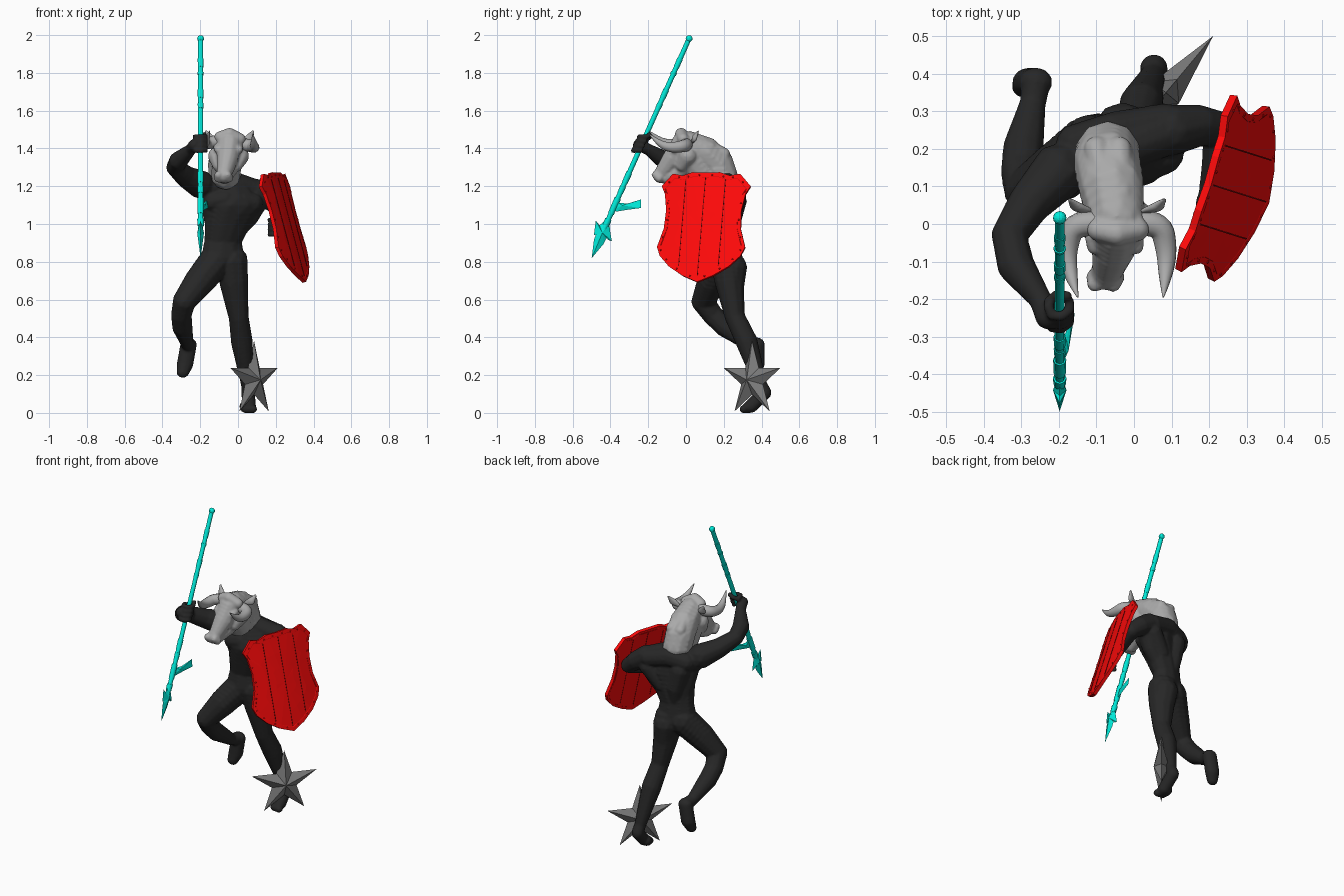
import bpy, bmesh, math
from mathutils import Vector, Matrix

V = Vector


def material(name, rgb):
    m = bpy.data.materials.new(name)
    m.diffuse_color = (*rgb, 1)
    return m


BLACK = material("dark_skin", (0.02, 0.02, 0.02))
RED = material("red_paint", (1.0, 0.003, 0.003))
TEAL = material("teal_metal", (0.0, 0.85, 0.72))
STEEL = material("dark_steel", (0.2, 0.2, 0.2))
GREY = material("grey_hide", (0.4, 0.4, 0.4))


def finish(name, bm, mat=None):
    bmesh.ops.recalc_face_normals(bm, faces=bm.faces)
    me = bpy.data.meshes.new(name)
    bm.to_mesh(me)
    bm.free()
    ob = bpy.data.objects.new(name, me)
    bpy.context.collection.objects.link(ob)
    if mat:
        me.materials.append(mat)
    return ob


def stroke(bm, pts, stretch=1.0, axis=(1, 0, 0)):
    """Chain of overlapping balls along (x, y, z, radius) points."""
    for a, b in zip(pts, pts[1:]):
        p, q = V(a[:3]), V(b[:3])
        n = max(2, int((q - p).length / (0.3 * min(a[3], b[3]))))
        for i in range(n + 1):
            t = i / n
            m = Matrix.Translation(p.lerp(q, t)) @ Matrix.Scale(stretch, 4, V(axis).normalized())
            bmesh.ops.create_icosphere(bm, subdivisions=2, radius=a[3] + (b[3] - a[3]) * t, matrix=m)


def sculpt(name, bm, voxel, smooth, mat=None):
    """Fuse the balls into one smooth skin."""
    ob = finish(name, bm, mat)
    r = ob.modifiers.new("fuse", 'REMESH')
    r.mode, r.voxel_size, r.use_smooth_shade = 'VOXEL', voxel, True
    s = ob.modifiers.new("smooth", 'SMOOTH')
    s.factor, s.iterations = 0.5, smooth
    return ob


def tube(name, pts, mat=None, sides=2):
    """Round tapered tube along (x, y, z, radius) points."""
    cu = bpy.data.curves.new(name, 'CURVE')
    cu.dimensions, cu.bevel_depth, cu.bevel_resolution = '3D', 1.0, sides
    cu.use_fill_caps = True
    sp = cu.splines.new('NURBS' if len(pts) > 2 else 'POLY')
    sp.points.add(len(pts) - 1)
    for p, c in zip(sp.points, pts):
        p.co, p.radius = (*c[:3], 1), c[3]
    if len(pts) > 2:
        sp.use_endpoint_u, sp.order_u, sp.resolution_u = True, 3, 6
    ob = bpy.data.objects.new(name, cu)
    bpy.context.collection.objects.link(ob)
    if mat:
        cu.materials.append(mat)
    return ob


# Spear frame
TOP = V((-0.198, 0.018, 1.985))
TIP = V((-0.198, -0.5, 0.825))
S = (TIP - TOP).normalized()
W = V((0, -S.z, S.y))

# Body: torso, arms and legs
bm = bmesh.new()
side = (0.94, 0.3, 0)
stroke(bm, [(-.08, .205, .82, .082), (-.08, .205, .91, .07), (-.05, .195, 1.02, .088),
            (-.022, .188, 1.1, .102), (-.035, .198, 1.175, .08)], 1.5, side)
stroke(bm, [(-.17, .16, 1.18, .066), (-.03, .2, 1.22, .062), (.1, .25, 1.17, .066)])
stroke(bm, [(-.15, .21, 1.185, .06), (-.05, .24, 1.205, .062), (.08, .265, 1.175, .058)])  # upper back
stroke(bm, [(-.145, .165, 1.15, .063), (-.13, .18, 1.06, .06), (-.115, .205, .94, .048)])   # flanks
stroke(bm, [(.1, .24, 1.12, .06), (.06, .225, 1.04, .052), (-.035, .215, .93, .045)])
stroke(bm, [(-.13, .145, 1.12, .06), (-.07, .145, 1.13, .06)])                          # chest
stroke(bm, [(.075, .19, 1.11, .06), (.02, .165, 1.12, .06)])
stroke(bm, [(-.12, .23, 1.13, .063), (-.095, .24, 1.02, .056), (-.085, .225, .93, .048)])  # back
stroke(bm, [(.08, .265, 1.12, .058), (.0, .245, 1.02, .05)])
stroke(bm, [(-.2, .14, 1.21, .076), (-.275, .06, 1.25, .06), (-.333, -.03, 1.3, .048),
            (-.315, -.11, 1.335, .051), (-.25, -.2, 1.395, .031), (-.23, -.248, 1.418, .034)])
stroke(bm, [(.1, .25, 1.17, .07), (.17, .262, 1.13, .058), (.23, .255, 1.08, .047),
            (.222, .16, 1.04, .043), (.2, .08, 1.005, .029), (.195, .05, .995, .033)])
stroke(bm, [(-.035, .218, .8, .09), (-.022, .228, .7, .08), (.003, .258, .51, .055),
            (.02, .32, .38, .06), (.05, .395, .15, .035), (.053, .415, .11, .038)])
stroke(bm, [(-.03, .245, .77, .08), (-.018, .242, .66, .066)])
stroke(bm, [(.053, .415, .105, .038), (.06, .345, .036, .037), (.066, .312, .022, .024)])
stroke(bm, [(.04, .345, .034, .034), (.04, .31, .02, .022), (.08, .305, .02, .022)])
stroke(bm, [(-.12, .2, .8, .09), (-.2, .14, .7, .083), (-.285, .09, .59, .063),
            (-.3, .14, .52, .057), (-.295, .2, .46, .056), (-.27, .32, .37, .036),
            (-.262, .375, .36, .04)])
stroke(bm, [(-.262, .378, .36, .04), (-.28, .378, .26, .04), (-.292, .365, .215, .03)], 1.15)
# fist round the spear, and fingers behind the shield
for i in range(4):
    c = TOP + S * (0.572 + 0.027 * i)
    stroke(bm, [(*(c + V(o)), .0135) for o in
                ((-.03, -.005, 0), (-.022, -.028, 0), (.004, -.032, 0), (.026, -.015, 0), (.026, .008, 0))])
    z = 1.035 - 0.027 * i
    stroke(bm, [(.2, .045, z, .0135), (.205, .01, z - .005, .0125), (.185, .0, z - .01, .012), (.165, .025, z - .012, .0115)])
c = TOP + S * 0.575
stroke(bm, [(*(c + V(o)), .014) for o in ((-.03, .01, -.01), (-.005, .03, .005), (.02, .025, .015))])
sculpt("body", bm, 0.007, 3, BLACK)

# Bull head with neck
bm = bmesh.new()
stroke(bm, [(-.07, .185, 1.26, .09), (-.072, .165, 1.315, .092), (-.06, .1, 1.375, .09), (-.048, .02, 1.415, .078)])
stroke(bm, [(-.065, .1, 1.26, .08), (-.055, .03, 1.35, .088), (-.06, -.03, 1.28, .05), (-.07, -.105, 1.245, .036)])
stroke(bm, [(-.046, -.01, 1.42, .072), (-.055, -.065, 1.35, .06), (-.068, -.115, 1.285, .045), (-.076, -.135, 1.257, .042)])
stroke(bm, [(-.095, -.015, 1.46, .032), (-.045, -.025, 1.475, .035), (.01, -.015, 1.45, .032)])
for s in (-1, 1):
    stroke(bm, [(-.05 + s * .055, -.06, 1.395, .022), (-.052 + s * .06, -.035, 1.405, .02)])   # brows
    stroke(bm, [(-.05 + s * .06, .01, 1.36, .05), (-.055 + s * .045, -.02, 1.31, .035)])       # cheeks
    stroke(bm, [(-.08 + s * .024, -.16, 1.26, .022), (-.076 + s * .027, -.142, 1.243, .025)])  # nostrils
    stroke(bm, [(-.05 + s * .02, .08, 1.445, .025), (-.07 + s * .03, .2, 1.37, .035)])
sculpt("bull_head", bm, 0.007, 3, GREY)

# Horns and ears
for s, nm in ((-1, "left"), (1, "right")):
    dz = -s * .008
    tube(nm + "_horn", [(-.042 + s * .04, 0, 1.43 + dz, .034), (-.045 + s * .115, .01, 1.425 + dz, .034),
                        (-.047 + s * .135, -.07, 1.41 + dz, .029), (-.042 + s * .126, -.14, 1.43 + dz, .019),
                        (-.036 + s * .114, -.195, 1.485 + dz, .002)], GREY, 4).data.splines[0].use_smooth = True
    bm = bmesh.new()
    stroke(bm, [(-.045 + s * .07, .035, 1.435, .012), (-.045 + s * .105, .045, 1.455, .024),
                (-.045 + s * .125, .065, 1.49, .008)], 0.55, (-s * .3, 1, -.2))
    sculpt(nm + "_ear", bm, 0.005, 2, GREY)

# Spear shaft, ball end and collars


def on_spear(d, r):
    return (*(TOP + S * d), r)


tube("spear_shaft", [on_spear(0, .013), on_spear(1.12, .0135)], TEAL)
for i, (d, h, r) in enumerate(((.12, .05, .0155), (.2, .015, .017), (.3, .05, .016),
                               (.38, .03, .0155), (.78, .06, .0165), (.86, .04, .016), (.93, .09, .0175), (1.05, .04, .018))):
    tube(f"spear_collar_{i}", [on_spear(d, r), on_spear(d + h, r * .93)], TEAL)
bm = bmesh.new()
bmesh.ops.create_uvsphere(bm, u_segments=12, v_segments=8, radius=.018, matrix=Matrix.Translation(TOP + S * .004))
finish("spear_ball", bm, TEAL)


def blade(name, outline, centre, half, tilt=0.0):
    """Flat blade, ridged in the middle; outline is (along, across)."""
    bm = bmesh.new()
    wide = W + V((tilt, 0, 0))
    norm = S.cross(wide).normalized()
    ring = [bm.verts.new(TOP + S * a + wide * w) for a, w in outline]
    mid = TOP + S * centre[0] + wide * centre[1]
    for sg in (-1, 1):
        apex = bm.verts.new(mid + norm * half * sg)
        for i in range(len(ring)):
            bm.faces.new((ring[i], ring[(i + 1) % len(ring)], apex))
    finish(name, bm, TEAL)


edge = [(1.06, .013), (1.08, .02), (1.1, .03), (1.15, .064), (1.152, .045), (1.142, .032), (1.18, .03)]
blade("spear_blade", edge + [(1.276, .003)] + [(1.18, -.026), (1.145, -.028), (1.16, -.036), (1.085, -.058),
      (1.1, -.03), (1.08, -.02), (1.06, -.013)], (1.13, 0), .018)
blade("spear_hook", [(.945, 0), (.95, .015), (.933, .06), (.885, .115), (.905, .122), (.926, .134),
                     (.962, .075), (.995, .025), (1.0, 0)], (.955, .04), .012, .3)

# Shield frame: bent plate
C = V((.27, .085, .977))
U = V((.3, .95, 0)).normalized()
UP = V((-.155, .03, .56))
UP = (UP - U * UP.dot(U)).normalized()
N = U.cross(UP)


def on_shield(u, v, lift=0.0):
    return C + U * u + UP * v + N * (.004 - .4 * u * u + lift)


half = [(.0, .302), (.075, .305), (.13, .288), (.185, .3), (.245, .235), (.222, .19), (.207, .1), (.212, 0),
        (.243, -.1), (.222, -.15), (.165, -.21), (.085, -.262), (0, -.298)]
outline = half + [(-u, v) for u, v in half[-2:0:-1]]
bm = bmesh.new()
rings = [[bm.verts.new(on_shield(u * f, v * f, l)) for u, v in outline]
         for f, l in ((1, .001), (.93, .001), (.925, 0), (.6, 0), (.3, 0))]
n = len(outline)
for r0, r1 in zip(rings, rings[1:]):
    for i in range(n):
        bm.faces.new((r0[i], r0[(i + 1) % n], r1[(i + 1) % n], r1[i]))
hub = bm.verts.new(on_shield(0, 0))
for i in range(n):
    bm.faces.new((rings[-1][i], rings[-1][(i + 1) % n], hub))
shield = finish("shield", bm, RED)
sol = shield.modifiers.new("thickness", 'SOLIDIFY')
sol.thickness, sol.offset = .02, 0

# Plank seams, rivets and hand grip
R = Matrix((U, UP, N)).transposed().to_4x4()
bm = bmesh.new()
for u, lo, hi in ((-.11, -.21, .265), (0, -.265, .275), (.11, -.21, .265)):
    bmesh.ops.create_cube(bm, size=1, matrix=Matrix.Translation(on_shield(u, (lo + hi) / 2)) @ R
                          @ Matrix.Diagonal((.004, hi - lo, .0225, 1)))
finish("shield_seams", bm, material("deep_red", (.2, .002, .002)))
bm = bmesh.new()
for i in range(n):
    p = V(outline[i]).lerp(V(outline[(i + 1) % n]), .5) * .95
    bmesh.ops.create_icosphere(bm, subdivisions=1, radius=.005, matrix=Matrix.Translation(on_shield(p.x, p.y, .01)))
finish("shield_rivets", bm, RED)
tube("shield_grip", [(.225, .035, 1.075, .009), (.185, .02, 1.06, .009), (.185, .02, 1.0, .009),
                     (.195, .02, .93, .009), (.25, .035, .92, .009)], RED)

# Five-pointed star beside the foot
bm = bmesh.new()
c, H = V((.085, .35, .175)), V((.25, .3, 0)).normalized()
ring = []
for i in range(10):
    a, r = math.pi * i / 5, (.207, .0785)[i % 2]
    ring.append(bm.verts.new(c + H * (r * math.sin(a)) + V((0, 0, r * math.cos(a)))))
for s in (-1, 1):
    apex = bm.verts.new(c + V((H.y, -H.x, 0)) * .045 * s)
    for i in range(10):
        bm.faces.new((ring[i], ring[(i + 1) % 10], apex))
finish("star", bm, STEEL)
